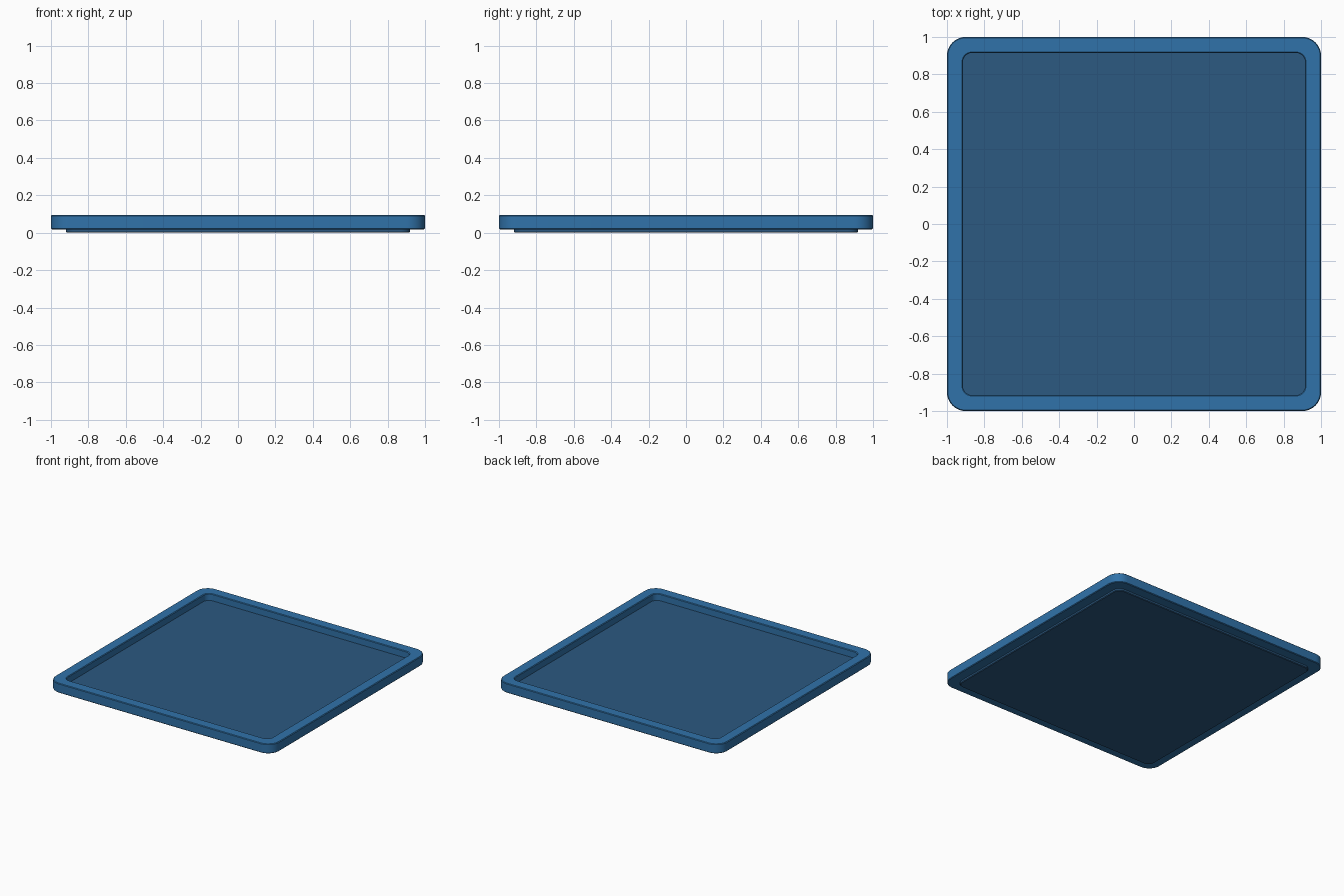
import bpy, bmesh, math

if "Cube" in bpy.data.objects:
    bpy.data.objects.remove(bpy.data.objects["Cube"])


def material(name, color):
    m = bpy.data.materials.new(name)
    m.diffuse_color = color
    m.use_nodes = True
    m.node_tree.nodes["Principled BSDF"].inputs["Base Color"].default_value = m.diffuse_color
    return m


def rounded_square(half, radius, z, seg=10):
    pts = []
    c = half - radius
    for i, (sx, sy) in enumerate(((1, 1), (-1, 1), (-1, -1), (1, -1))):
        for k in range(seg + 1):
            a = math.pi / 2 * (i + k / seg)
            pts.append((sx * c + radius * math.cos(a), sy * c + radius * math.sin(a), z))
    return pts


def loft(name, sections, mat, closed=False):
    """Skin rounded squares (half, radius, z); closed makes a ring, else caps the ends."""
    bm = bmesh.new()
    rings = [[bm.verts.new(p) for p in rounded_square(*s)] for s in sections]
    pairs = list(zip(rings, rings[1:]))
    if closed:
        pairs.append((rings[-1], rings[0]))
    for a, b in pairs:
        for i in range(len(a)):
            j = (i + 1) % len(a)
            bm.faces.new((a[i], a[j], b[j], b[i]))
    if not closed:
        bm.faces.new(rings[0])
        bm.faces.new(rings[-1])
    bmesh.ops.recalc_face_normals(bm, faces=bm.faces[:])
    me = bpy.data.meshes.new(name)
    bm.to_mesh(me)
    bm.free()
    ob = bpy.data.objects.new(name, me)
    bpy.context.collection.objects.link(ob)
    me.materials.append(mat)
    bpy.ops.object.select_all(action='DESELECT')
    ob.select_set(True)
    bpy.context.view_layer.objects.active = ob
    bpy.ops.object.shade_smooth_by_angle(angle=math.radians(35))
    return ob


frame_blue = material("frame_blue", (0.03, 0.17, 0.40, 1))
panel_blue = material("panel_blue", (0.025, 0.10, 0.22, 1))

# Raised rim with softly eased edges
loft("rim", [
    (0.995, 0.095, 0.018), (1.0, 0.10, 0.023),
    (1.0, 0.10, 0.090), (0.995, 0.095, 0.095),
    (0.92, 0.055, 0.095), (0.915, 0.05, 0.090),
    (0.915, 0.05, 0.018),
], frame_blue, closed=True)

# Floor panel, standing slightly proud of the rim underneath
loft("floor_panel", [
    (0.915, 0.05, 0.0), (0.92, 0.055, 0.005),
    (0.92, 0.055, 0.035), (0.915, 0.05, 0.04),
], panel_blue)
